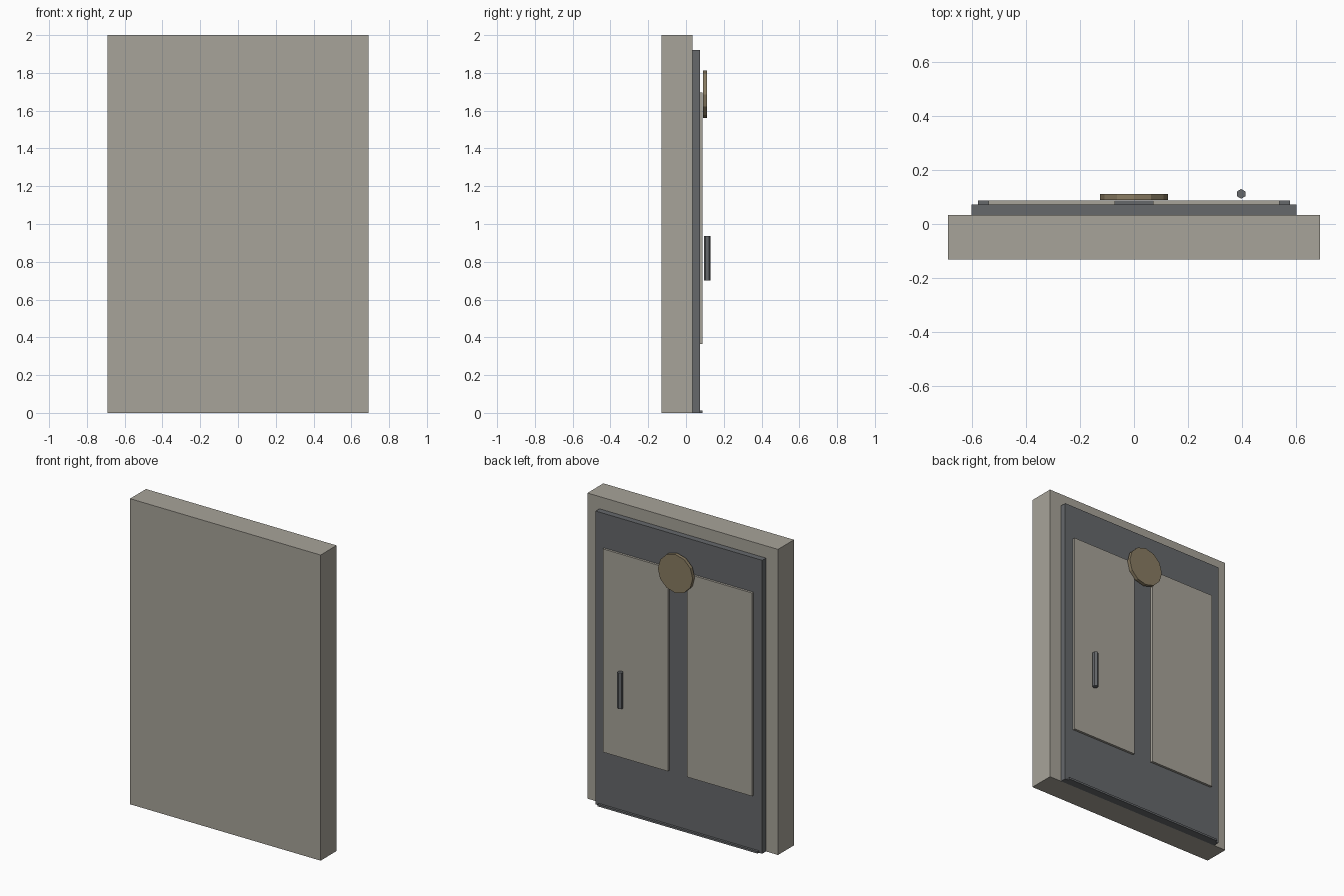
import bpy
import math

cube = bpy.data.objects.get("Cube")
if cube:
    bpy.data.objects.remove(cube, do_unlink=True)


def make_material(name, color):
    mat = bpy.data.materials.new(name)
    mat.use_nodes = True
    mat.diffuse_color = (*color, 1)
    mat.node_tree.nodes["Principled BSDF"].inputs["Base Color"].default_value = (*color, 1)
    return mat


stone = make_material("warm grey stone", (0.39, 0.37, 0.32))
steel = make_material("dark steel", (0.133, 0.14, 0.148))
brass = make_material("dull brass", (0.25, 0.2, 0.122))


def finish(name, mat):
    obj = bpy.context.object
    obj.name = name
    obj.data.materials.append(mat)
    return obj


def box(name, x, y, z, mat):
    """Box from (low, high) ranges on each axis."""
    ranges = (x, y, z)
    bpy.ops.mesh.primitive_cube_add(size=1, location=[(a + b) / 2 for a, b in ranges])
    obj = finish(name, mat)
    obj.scale = [b - a for a, b in ranges]
    bpy.ops.object.transform_apply(location=False, rotation=False, scale=True)
    return obj


def cylinder(name, sides, radius, depth, location, rotation, mat):
    bpy.ops.mesh.primitive_cylinder_add(vertices=sides, radius=radius, depth=depth,
                                        location=location, rotation=rotation)
    return finish(name, mat)


# Wall slab and the door leaf on its back
BACK, LEAF, PANEL = 0.034, 0.073, 0.088
box("wall_slab", (-0.69, 0.69), (-0.131, BACK), (0, 2), stone)
box("door_leaf", (-0.603, 0.603), (BACK, LEAF), (0, 1.92), steel)

# Two raised panels
for side, inner, outer in (("right", -0.07, -0.541), ("left", 0.07, 0.541)):
    box(side + "_panel", sorted((inner, outer)), (LEAF, PANEL), (0.365, 1.695), stone)

# Thin sill along the bottom
box("sill", (-0.58, 0.58), (LEAF, PANEL), (0, 0.013), steel)

# Round brass plate and upright hexagonal handle
cylinder("round_plate", 12, 0.126, 0.022, (0, 0.1, 1.686), (math.pi / 2, 0, 0), brass)
cylinder("handle", 6, 0.018, 0.236, (0.398, 0.112, 0.818), (0, 0, 0), steel)
